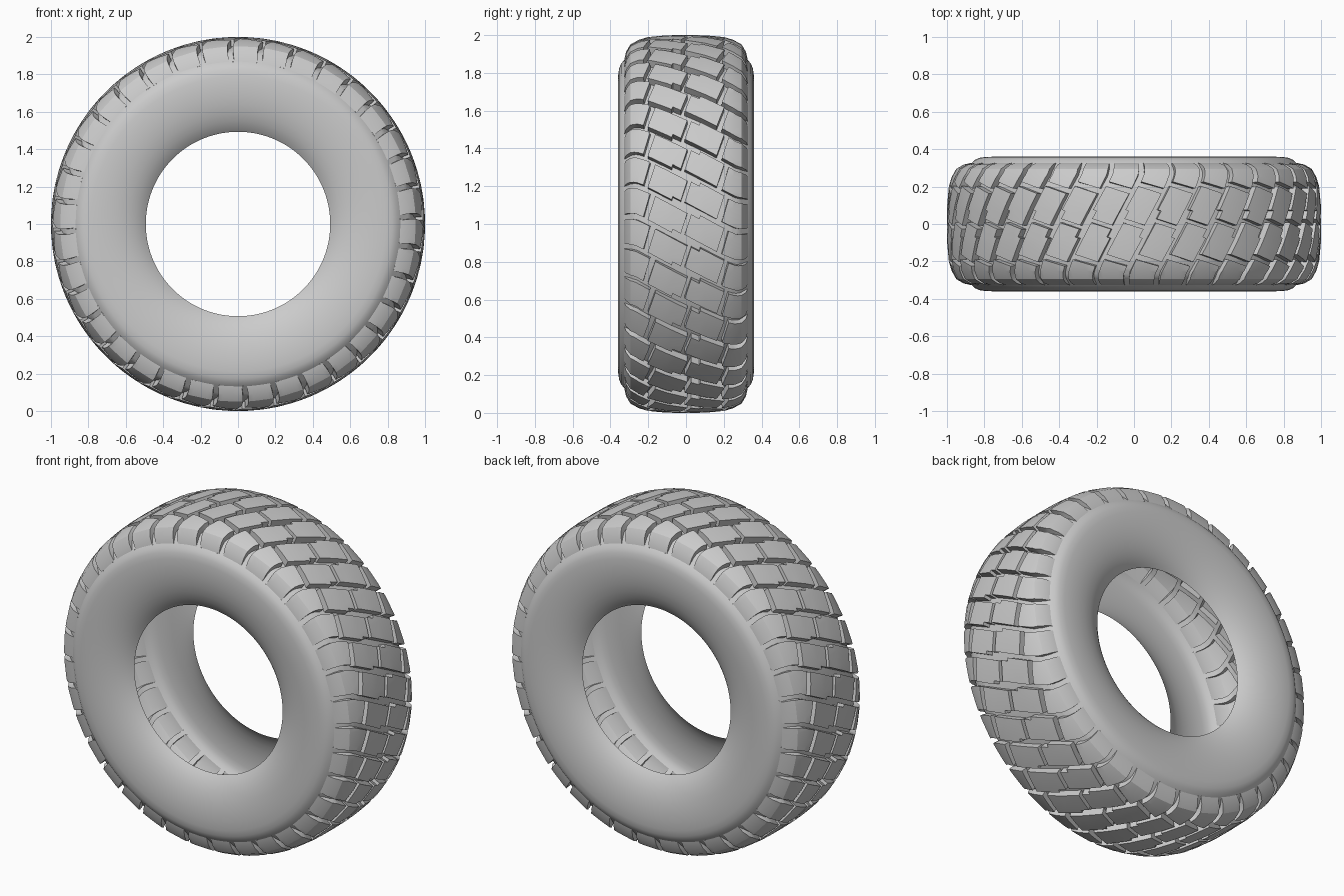
import bpy, bmesh, math
from mathutils import Vector
from mathutils.geometry import delaunay_2d_cdt

if "Cube" in bpy.data.objects:
    bpy.data.objects.remove(bpy.data.objects["Cube"])

N = 36
P = 2 * math.pi / N          # one tread pitch (angle; also length at radius 1)
END = 0.37                   # half-width of the unrolled tread

# Cross-section tables: s (across the tread) -> y, radius
TOP = [(0, 0, 1.0), (.1, .1, .999), (.2, .2, .99), (.25, .25, .975),
       (.3, .295, .95), (.34, .318, .91), (END, .327, .868)]
FLOOR = [(0, 0, .957), (.1, .1, .956), (.2, .198, .95), (.25, .242, .938),
         (.3, .28, .92), (.34, .305, .893), (END, .327, .868)]


def section(table, s):
    a = min(abs(s), END)
    for (s0, y0, r0), (s1, y1, r1) in zip(table, table[1:]):
        if a <= s1 + 1e-9:
            t = (a - s0) / (s1 - s0)
            return math.copysign(y0 + t * (y1 - y0), s), r0 + t * (r1 - r0)


def polar(y, r, ang):
    return Vector((r * math.cos(ang), y, 1 + r * math.sin(ang)))


def finish(name, bm):
    bmesh.ops.remove_doubles(bm, verts=bm.verts, dist=2e-4)
    bmesh.ops.recalc_face_normals(bm, faces=bm.faces)
    out = sum(f.normal.dot(f.calc_center_median() - Vector((0, 0, 1))) * f.calc_area()
              for f in bm.faces)
    if out < 0:
        bmesh.ops.reverse_faces(bm, faces=bm.faces)
    me = bpy.data.meshes.new(name)
    bm.to_mesh(me)
    bm.free()
    ob = bpy.data.objects.new(name, me)
    bpy.context.collection.objects.link(ob)
    bpy.ops.object.select_all(action='DESELECT')
    ob.select_set(True)
    bpy.context.view_layer.objects.active = ob
    bpy.ops.object.shade_smooth_by_angle(angle=math.radians(28))
    return ob


def negate(pts):
    return [(-s, -u) for s, u in pts]


def shift(pts, du):
    return [(s, u + du) for s, u in pts]


# Tread pattern in unrolled (s, u) space; the left half is the right half turned 180 degrees
A, B, C = (.085, -.046), (.020, .063), (.098, -.04)
centre_block = [(C[0] + p * A[0] + q * B[0], C[1] + p * A[1] + q * B[1]) for p, q in
                [(-1, -1), (1, -1), (1, 1), (-.5, 1), (-.5, .72), (-1, .72)]]
groove = [(.24, -.028), (.26, -.037), (.28, -.042), (.32, -.045), (END, -.04)]
W = .016
upper = [(.226, -.022)] + groove
lower = [(.19, -.004), (.21, -.014)] + groove
shoulder_block = shift(lower, W - P) + shift(upper, -W)[::-1]
blocks = [centre_block, shoulder_block, negate(centre_block), negate(shoulder_block)]

# Cell border runs along the grooves so that cells tile exactly
half = [(.013, .093), (.183, .001), (.21, -.014)] + groove
border = shift(negate(half), P)[::-1] + half
cell = shift(border, -P) + border[::-1]

pts, faces, edges = [], [], []
for poly in [cell] + blocks:
    faces.append(list(range(len(pts), len(pts) + len(poly))))
    pts += [Vector(p) for p in poly]


def guide(a, b):
    edges.append((len(pts), len(pts) + 1))
    pts.extend([Vector(a), Vector(b)])


for s in (-.34, -.3, -.25, -.2, -.1, 0, .1, .2, .25, .3, .34):
    guide((s, -.6), (s, .6))
for k in range(-5, 6):
    guide((-.5, k * P / 2), (.5, k * P / 2))
verts, _, tris, _, _, owner = delaunay_2d_cdt(pts, edges, faces, 0, 1e-6)

# Turn the cell into raised blocks, groove floors and groove walls
cell_faces, edge_use = [], {}
for tri, own in zip(tris, owner):
    if 0 not in own and not own:
        continue
    raised = any(o > 0 for o in own)
    cell_faces.append([(i, raised) for i in tri])
    for a, b in zip(tri, list(tri[1:]) + [tri[0]]):
        edge_use.setdefault(frozenset((a, b)), []).append(raised)
for e, use in edge_use.items():
    if len(use) == 2 and use[0] != use[1]:
        a, b = e
        cell_faces.append([(a, True), (b, True), (b, False), (a, False)])

bm = bmesh.new()
for n in range(N):
    made = {}
    for f in cell_faces:
        for key in f:
            if key not in made:
                s, u = verts[key[0]]
                y, r = section(TOP if key[1] else FLOOR, s)
                made[key] = bm.verts.new(polar(y, r, u + n * P))
        bm.faces.new([made[k] for k in f])
finish("tread", bm)

# Smooth bulging sidewalls, open at the bead
WALL = [(.868, .327), (.85, .343), (.825, .354), (.79, .359), (.74, .36), (.69, .357),
        (.64, .349), (.59, .336), (.55, .319), (.515, .299), (.493, .28)]
SEG = 144
for name, side in (("front_sidewall", -1), ("back_sidewall", 1)):
    bm = bmesh.new()
    rings = [[bm.verts.new(polar(side * y, r, 2 * math.pi * i / SEG)) for i in range(SEG)]
             for r, y in WALL]
    for r0, r1 in zip(rings, rings[1:]):
        for i in range(SEG):
            j = (i + 1) % SEG
            bm.faces.new((r0[i], r0[j], r1[j], r1[i]))
    finish(name, bm)
